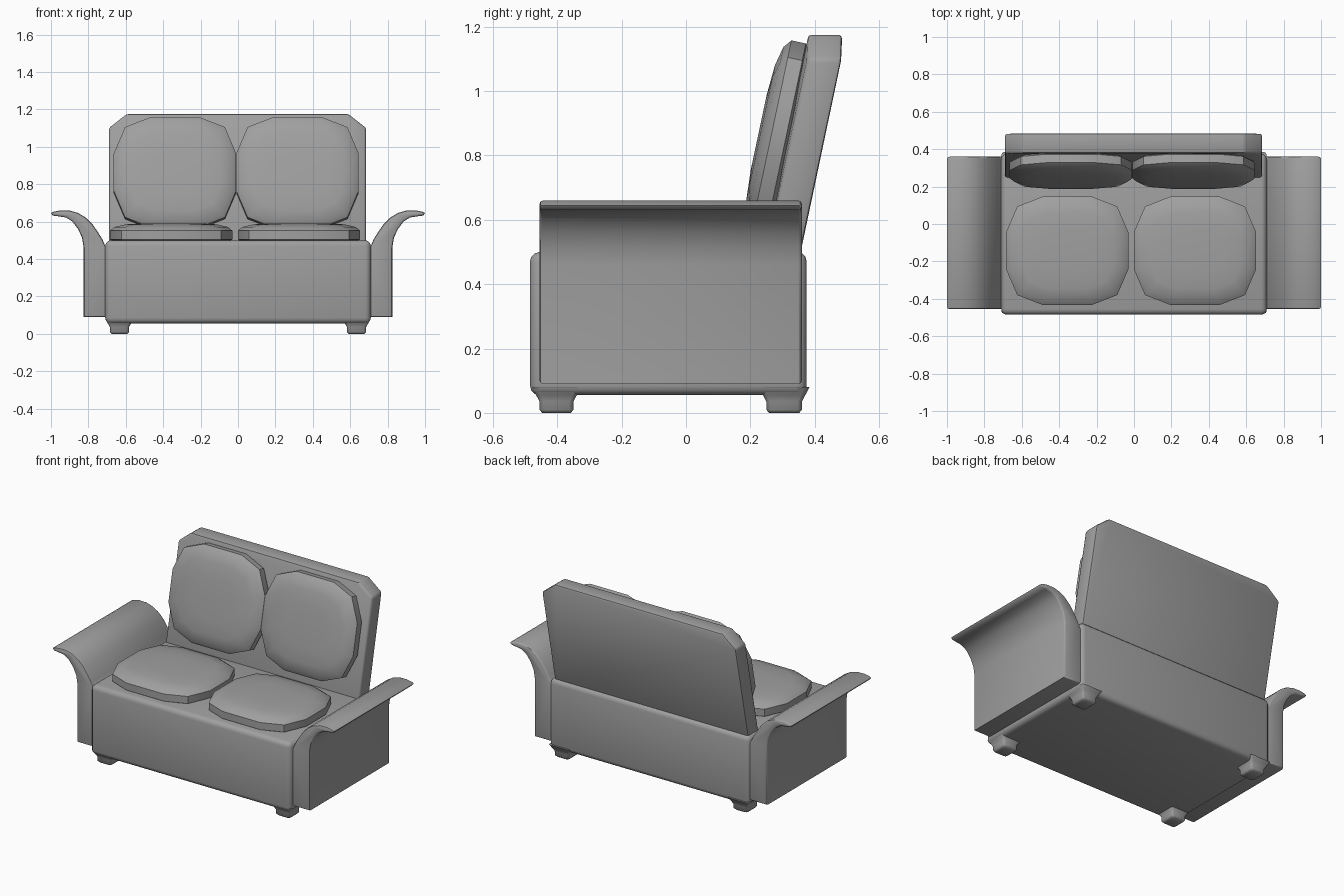
import bpy, bmesh, math
from mathutils import Matrix, Vector

cube = bpy.data.objects.get("Cube")
if cube:
    bpy.data.objects.remove(cube, do_unlink=True)

GREY = (0.35, 0.35, 0.35, 1)
fabric = bpy.data.materials.new("grey_fabric")
fabric.use_nodes = True
fabric.diffuse_color = GREY
fabric.node_tree.nodes["Principled BSDF"].inputs["Base Color"].default_value = GREY


def finish(name, bm, matrix=Matrix(), angle=40):
    """Turn a bmesh into a shaded object."""
    bmesh.ops.transform(bm, matrix=matrix, verts=bm.verts)
    bmesh.ops.recalc_face_normals(bm, faces=bm.faces)
    mesh = bpy.data.meshes.new(name)
    bm.to_mesh(mesh)
    bm.free()
    obj = bpy.data.objects.new(name, mesh)
    bpy.context.collection.objects.link(obj)
    mesh.materials.append(fabric)
    bpy.ops.object.select_all(action="DESELECT")
    obj.select_set(True)
    bpy.context.view_layer.objects.active = obj
    bpy.ops.object.shade_smooth_by_angle(angle=math.radians(angle))
    return obj


def loft(rings):
    """Skin closed rings of equal length and cap both ends."""
    bm = bmesh.new()
    loops = [[bm.verts.new(p) for p in ring] for ring in rings]
    for a, b in zip(loops, loops[1:]):
        for i in range(len(a)):
            j = (i + 1) % len(a)
            bm.faces.new((a[i], a[j], b[j], b[i]))
    bm.faces.new(loops[0])
    bm.faces.new(loops[-1])
    bmesh.ops.recalc_face_normals(bm, faces=bm.faces)
    return bm


def soften(bm, width, segments=3, min_angle=30):
    edges = [e for e in bm.edges if e.calc_face_angle(0) > math.radians(min_angle)]
    bmesh.ops.bevel(bm, geom=edges, offset=width, segments=segments,
                    profile=0.5, affect="EDGES", clamp_overlap=True)


def rect(x0, x1, y0, y1, z, grow=0):
    return [(x0 - grow, y0 - grow, z), (x1 + grow, y0 - grow, z),
            (x1 + grow, y1 + grow, z), (x0 - grow, y1 + grow, z)]


# Seat base
base = loft([rect(-0.71, 0.71, -0.485, 0.375, z) for z in (0.055, 0.5)])
soften(base, 0.03)
finish("seat_base", base)

# Legs, flaring into the base
for side, sx in (("left", 1), ("right", -1)):
    for end, y0, y1 in (("front", -0.455, -0.35), ("back", 0.25, 0.36)):
        x0, x1 = sorted((sx * 0.583, sx * 0.685))
        steps = ((0, -0.008), (0.008, 0), (0.035, 0), (0.05, 0.008), (0.08, 0.024))
        leg = loft([rect(x0, x1, y0, y1, z, g) for z, g in steps])
        bmesh.ops.bevel(leg, geom=[e for e in leg.edges
                                   if abs(e.verts[0].co.z - e.verts[1].co.z) > 0.001],
                        offset=0.012, segments=2, profile=0.5, affect="EDGES")
        finish(f"{end}_{side}_leg", leg, angle=50)

# Arms: flared profile swept front to back
ARM = [(0.69, 0.09), (0.825, 0.09), (0.825, 0.46), (0.834, 0.515), (0.855, 0.56),
       (0.885, 0.6), (0.92, 0.622), (0.96, 0.628), (0.99, 0.632), (1.0, 0.645),
       (0.985, 0.653), (0.95, 0.66), (0.9, 0.659), (0.855, 0.646), (0.815, 0.622),
       (0.78, 0.588), (0.75, 0.545), (0.725, 0.505), (0.71, 0.47), (0.69, 0.45)]
for side, sx in (("left", 1), ("right", -1)):
    arm = loft([[(sx * x, y, z) for x, z in ARM] for y in (-0.455, 0.36)])
    caps = [e for e in arm.edges if abs(e.verts[0].co.y - e.verts[1].co.y) < 0.001]
    bmesh.ops.bevel(arm, geom=caps, offset=0.012, segments=2, profile=0.5,
                    affect="EDGES", clamp_overlap=True)
    finish(f"{side}_arm", arm, angle=45)

# Backrest: clipped-corner panel leaning backwards, upright near the top
PANEL = [(-0.69, 0.45), (0.685, 0.45), (0.685, 1.1), (0.59, 1.175),
         (-0.595, 1.175), (-0.69, 1.1)]
back = loft([[(x, y, z) for x, z in PANEL] for y in (0.378, 0.485)])
for v in back.verts:
    v.co.y += 0.214 * min(0, v.co.z - 1.1)
soften(back, 0.012, 2)
finish("backrest", back)


# Cushions: rounded twelve-sided pads with a domed face
def pad(width, depth, layers):
    outline = [(0.2, 0.5), (0.4, 0.41), (0.49, 0.17)]
    quarter = outline + [(x, -y) for x, y in reversed(outline)]
    ring = quarter + [(-x, -y) for x, y in quarter]
    return loft([[(x * (width - 2 * inset), y * (depth - 2 * inset), z)
                  for x, y in ring] for inset, z in layers])


LAYERS = [(0.02, 0), (0, 0.012), (0, 0.058), (0.025, 0.078), (0.085, 0.092), (0.18, 0.098)]
lean = Matrix.Rotation(math.radians(78), 4, "X")
for side, seat_x, back_x in (("left", 0.326, 0.318), ("right", -0.357, -0.337)):
    finish(f"{side}_seat_cushion", pad(0.668, 0.578, LAYERS),
           Matrix.Translation(Vector((seat_x, -0.143, 0.493))))
    finish(f"{side}_back_cushion", pad(0.668, 0.6, LAYERS),
           Matrix.Translation(Vector((back_x, 0.322, 0.852))) @ lean)
